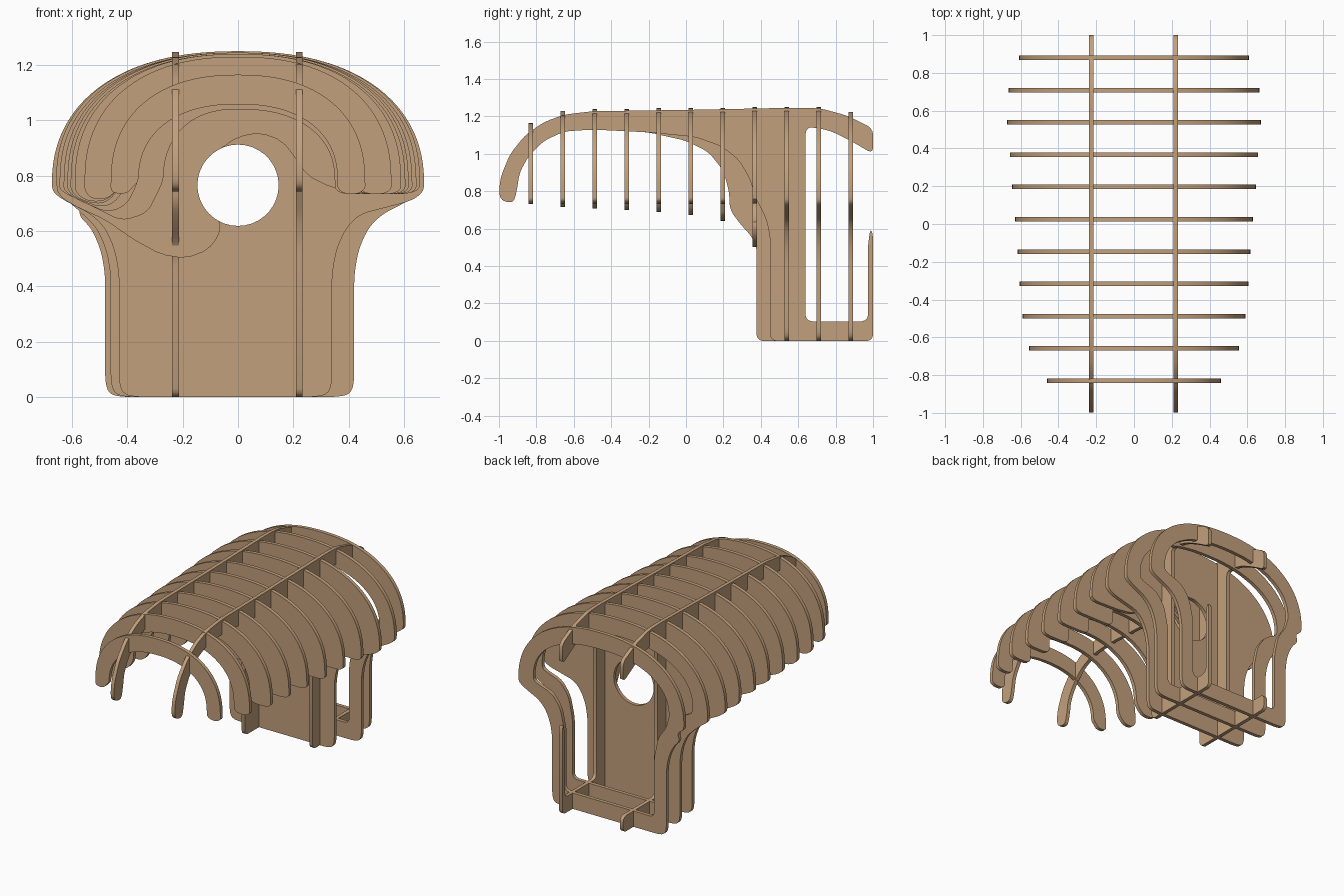
import bpy, math
from mathutils import Matrix

cube = bpy.data.objects.get("Cube")
if cube:
    bpy.data.objects.remove(cube)

wood = bpy.data.materials.new("plywood")
wood.use_nodes = True
tan = (0.54, 0.35, 0.20, 1)
wood.diffuse_color = tan
wood.node_tree.nodes["Principled BSDF"].inputs["Base Color"].default_value = tan

THICK = 0.024
# sheet axes: ribs lie in XZ, rails lie in YZ
RIB = Matrix(((1, 0, 0), (0, 0, -1), (0, 1, 0))).to_4x4()
RAIL = Matrix(((0, 0, 1), (1, 0, 0), (0, 1, 0))).to_4x4()


def soften(pts, rounds=2, reach=0.02):
    """Round the corners of a closed outline by cutting them."""
    for _ in range(rounds):
        out = []
        for i, p in enumerate(pts):
            q = pts[(i + 1) % len(pts)]
            d = math.dist(p, q)
            if d < 1e-5:
                continue
            t = min(0.25, reach / d)
            out += [(p[0] + (q[0] - p[0]) * t, p[1] + (q[1] - p[1]) * t),
                    (q[0] + (p[0] - q[0]) * t, q[1] + (p[1] - q[1]) * t)]
        pts = out
        reach /= 2
    return pts


def sheet(name, loops, axes, place):
    """Cut a flat sheet from an outline followed by holes."""
    cu = bpy.data.curves.new(name, 'CURVE')
    cu.dimensions = '2D'
    cu.fill_mode = 'BOTH'
    cu.extrude = THICK / 2
    for loop in loops:
        sp = cu.splines.new('POLY')
        sp.points.add(len(loop) - 1)
        for pt, (u, v) in zip(sp.points, loop):
            pt.co = (u, v, 0, 1)
        sp.use_cyclic_u = True
    tmp = bpy.data.objects.new(name + "_curve", cu)
    bpy.context.collection.objects.link(tmp)
    dg = bpy.context.evaluated_depsgraph_get()
    me = bpy.data.meshes.new_from_object(tmp.evaluated_get(dg))
    bpy.data.objects.remove(tmp)
    me.transform(Matrix.Translation(place) @ axes)
    me.materials.clear()
    me.materials.append(wood)
    ob = bpy.data.objects.new(name, me)
    bpy.context.collection.objects.link(ob)
    bpy.ops.object.select_all(action='DESELECT')
    ob.select_set(True)
    bpy.context.view_layer.objects.active = ob
    bpy.ops.object.shade_smooth_by_angle(angle=math.radians(30))


def arch(left, right, base, top, steps=28, power=2.3):
    """Flattened half oval from the right foot over to the left foot."""
    pts = []
    for i in range(steps + 1):
        a = math.pi * i / steps
        c, s = math.cos(a), math.sin(a)
        r = right if c > 0 else left
        pts.append((math.copysign(abs(c) ** (2 / power), c) * r,
                    base + (top - base) * abs(s) ** (2 / power)))
    return pts


def rib_y(i):
    return -0.83 + 0.171 * i


# Open horseshoe ribs: half width, top, inner left, inner right, inner top, left foot
open_ribs = [
    (0.46, 1.165, 0.36, 0.36, 1.058, 0.735),
    (0.555, 1.23, 0.42, 0.44, 1.12, 0.715),
    (0.59, 1.24, 0.42, 0.44, 1.125, 0.705),
    (0.605, 1.24, 0.42, 0.43, 1.12, 0.695),
    (0.617, 1.245, 0.40, 0.42, 1.11, 0.683),
    (0.63, 1.245, 0.36, 0.40, 1.09, 0.665),
    (0.645, 1.245, 0.27, 0.35, 1.04, 0.635),
]
for i, (w, top, il, ir, it, foot) in enumerate(open_ribs):
    outer = arch(w, w, 0.78, top)
    inner = arch(il, ir, 0.78, it)[::-1]
    span = w - il
    left = [(-w, 0.745), (-w + span * 0.2, max(foot, 0.71)),
            (-w + span * 0.6, foot), (-il - span * 0.15, foot + 0.03)]
    right = [(ir, 0.75), (ir + 0.03, 0.733), (w - 0.03, 0.733), (w, 0.75)]
    sheet(f"hood_rib_{i + 1}", [soften(outer + left + inner + right)],
          RIB, (0, rib_y(i), 0))

# Round opening through the neck board
HOLE_Z, HOLE_R = 0.765, 0.147


def ring(a):
    a = math.radians(a)
    return (HOLE_R * math.cos(a), HOLE_Z + HOLE_R * math.sin(a))


# Throat rib: long left side hugging the opening, short right side
throat = arch(0.658, 0.658, 0.78, 1.25)
throat += [(-0.65, 0.73), (-0.6, 0.695), (-0.48, 0.64), (-0.38, 0.57), (-0.28, 0.515),
           (-0.19, 0.5), (-0.11, 0.53), (-0.07, 0.58)]
throat += [ring(a) for a in range(245, 110, -12)]
throat += [(0, 0.94), (0.08, 0.955), (0.16, 0.925), (0.21, 0.86), (0.25, 0.8),
           (0.34, 0.755), (0.45, 0.74), (0.62, 0.735), (0.655, 0.75)]
sheet("throat_rib", [soften(throat, 1)], RIB, (0, rib_y(7), 0))


def body_outline(w, top, lx, rx):
    """Arch with shoulders sweeping down into two legs."""
    def side(s, leg):
        return [(s * (w - 0.01), 0.735), (s * (w - 0.05), 0.708),
                (s * (leg + 0.1), 0.66), (s * (leg + 0.05), 0.61),
                (s * (leg + 0.015), 0.53), (s * leg, 0.44),
                (s * leg, 0.05), (s * (leg - 0.015), 0.01), (s * (leg - 0.06), 0)]
    return soften(arch(w, w, 0.76, top) + side(-1, lx) + side(1, rx)[::-1])


def body_window(w, top, lx, rx):
    """Opening inside a closed body rib."""
    def side(s, leg):
        n = leg - 0.09
        return [(s * (w - 0.12), 0.77), (s * (n + 0.09), 0.725),
                (s * (n + 0.03), 0.64), (s * n, 0.5), (s * n, 0.105)]
    a = w - 0.11
    return soften(arch(a, a, 0.8, top - 0.11) + side(-1, lx) + side(1, rx)[::-1])


# Solid neck board, then two hollow body ribs behind it
sheet("neck_board", [body_outline(0.674, 1.25, 0.43, 0.34),
                     [ring(a) for a in range(0, 360, 10)]], RIB, (0, rib_y(8), 0))
for i, size in ((9, (0.665, 1.25, 0.46, 0.42)), (10, (0.61, 1.225, 0.48, 0.36))):
    sheet(f"body_rib_{i - 8}", [body_outline(*size), body_window(*size)],
          RIB, (0, rib_y(i), 0))

# Long rails: shared top edge, front arm and rear window
top_edge = [(-1, 0.8), (-0.99, 0.88), (-0.94, 1), (-0.86, 1.1), (-0.76, 1.17),
            (-0.65, 1.21), (-0.5, 1.228), (0, 1.235), (0.6, 1.247), (0.72, 1.243),
            (0.86, 1.205), (1, 1.135), (1, 1)]
rear_edge = [(0.88, 1.07), (0.78, 1.12), (0.7, 1.14), (0.64, 1.14), (0.64, 0.105)]
arm_under = [(-0.2, 1.115), (-0.5, 1.13), (-0.65, 1.12), (-0.76, 1.07), (-0.84, 0.99),
             (-0.89, 0.9), (-0.905, 0.8), (-0.92, 0.745), (-0.95, 0.74), (-0.99, 0.755)]
back_post = [(0.972, 0.105), (0.972, 0.5), (0.985, 0.6), (1, 0.57), (1, 0)]
back_stub = [(1, 0.105), (1, 0)]
right_front = [(0.45, 0), (0.45, 0.55), (0.43, 0.65), (0.37, 0.77), (0.34, 0.87),
               (0.28, 0.97), (0.19, 1.04), (0.05, 1.09)]
left_front = [(0.378, 0), (0.378, 0.5), (0.35, 0.56), (0.29, 0.625), (0.235, 0.7),
              (0.23, 0.8), (0.2, 0.91), (0.12, 1.01), (0, 1.07)]
for name, x, rear, front in (("rail_plus_x", 0.222, back_post, right_front),
                             ("rail_minus_x", -0.226, back_stub, left_front)):
    sheet(name, [soften(top_edge + rear_edge + rear + front + arm_under)],
          RAIL, (x, 0, 0))
